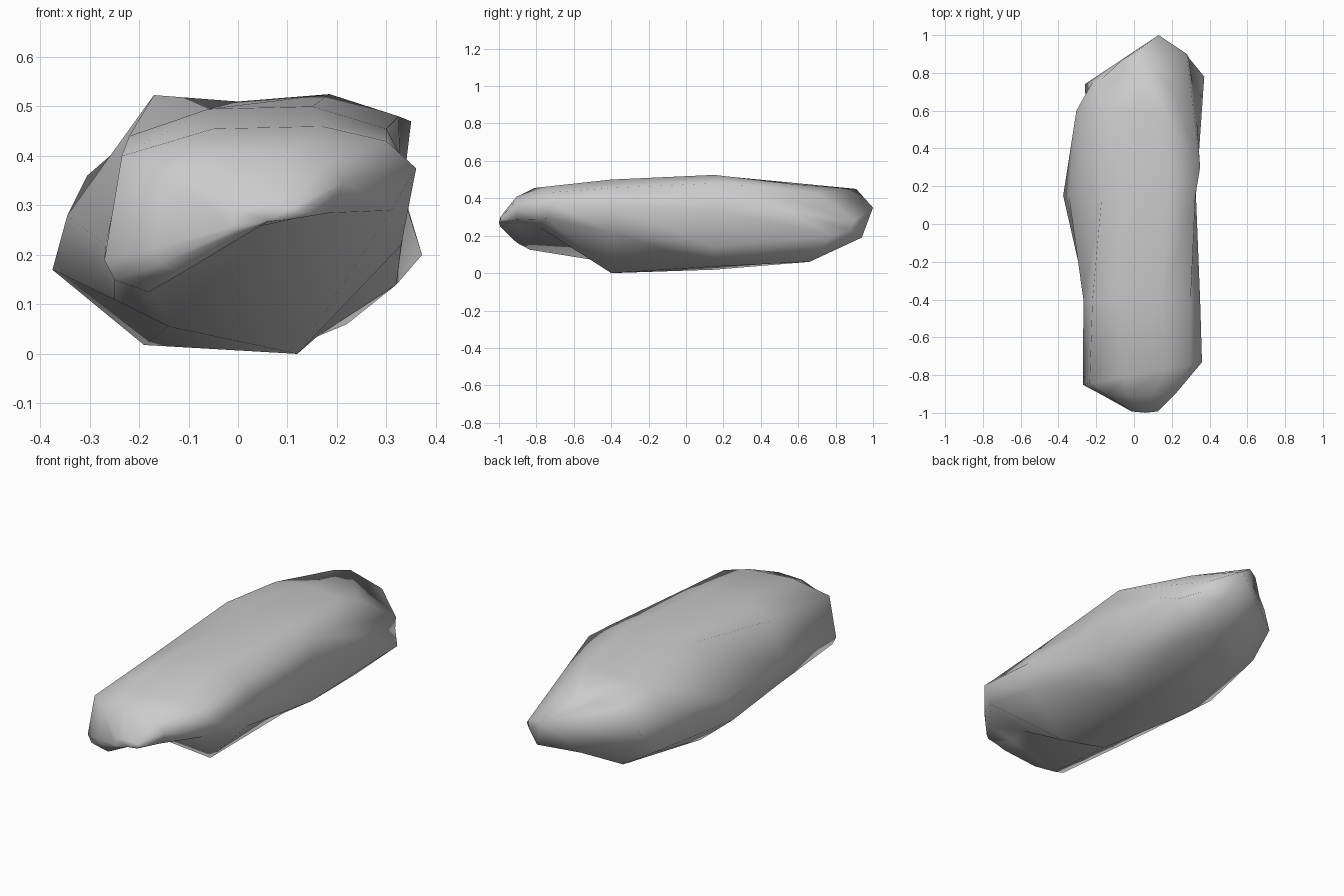
import bpy, bmesh
from mathutils import Vector

if "Cube" in bpy.data.objects:
    bpy.data.objects.remove(bpy.data.objects["Cube"])

# Cross-sections of the main length: y, then ten (x, z) points clockwise from top left
sections = [
    (-0.80, [(-.235,.40),(-.05,.455),(.17,.46),(.30,.43),(.36,.375),(.31,.29),(.06,.25),(-.18,.125),(-.25,.15),(-.27,.19)]),
    (-0.40, [(-.22,.44),(-.06,.495),(.15,.50),(.30,.455),(.35,.36),(.33,.22),(.12,0),(-.14,.055),(-.25,.11),(-.268,.22)]),
    (0.15, [(-.17,.523),(0,.51),(.185,.525),(.325,.48),(.328,.34),(.32,.14),(.16,.035),(-.19,.018),(-.375,.17),(-.345,.28)]),
]
# Skewed back sections as (x, y, z)
back_shoulder = [(-.19,.58,.46),(0,.60,.48),(.17,.58,.475),(.35,.30,.47),(.333,.55,.33),
                 (.372,.78,.20),(.22,.66,.06),(-.10,.66,.06),(-.255,.62,.15),(-.305,.60,.36)]
back_end = [(-.17,.77,.42),(-.06,.87,.445),(.01,.91,.45),(.21,.70,.43),(.28,.90,.28),
            (.29,.88,.23),(.20,.94,.19),(0,.86,.17),(-.26,.74,.27),(-.22,.75,.37)]

front_tip, back_tip = Vector((0.06, -1, 0.27)), Vector((0.13, 1, 0.35))

# Front section leans so that its left corner sits further forward
loops = [[Vector((x, y + (0.19 * x if k == 0 else 0), z)) for x, z in pts]
         for k, (y, pts) in enumerate(sections)]

# Rounded nose: copies of the front section shrunk towards the tip
def nose_ring(y, cx, sx, sz):
    return [Vector((cx + sx * p.x, y, front_tip.z + sz * (p.z - front_tip.z))) for p in loops[0]]

loops = [nose_ring(-0.992, 0.046, 0.22, 0.16), nose_ring(-0.905, -0.005, 0.61, 0.74)] + loops
loops += [back_shoulder, back_end]

# Rock body: loft the sections, then close both ends with points
bm = bmesh.new()
rings = [[bm.verts.new(p) for p in loop] for loop in loops]
n = 10
for a, b in zip(rings, rings[1:]):
    for i in range(n):
        j = (i + 1) % n
        bm.faces.new((a[i], a[j], b[j], b[i]))
for ring, tip in ((rings[0], front_tip), (rings[-1], back_tip)):
    v = bm.verts.new(tip)
    for i in range(n):
        bm.faces.new((ring[i], ring[(i + 1) % n], v))
bmesh.ops.recalc_face_normals(bm, faces=bm.faces)
mesh = bpy.data.meshes.new("long_rock")
bm.to_mesh(mesh)
bm.free()
rock = bpy.data.objects.new("long_rock", mesh)
bpy.context.collection.objects.link(rock)

# Soft shading over the coarse form, with only the strongest ridges kept sharp
bpy.context.view_layer.objects.active = rock
rock.select_set(True)
bpy.ops.object.shade_smooth_by_angle(angle=1.4)
